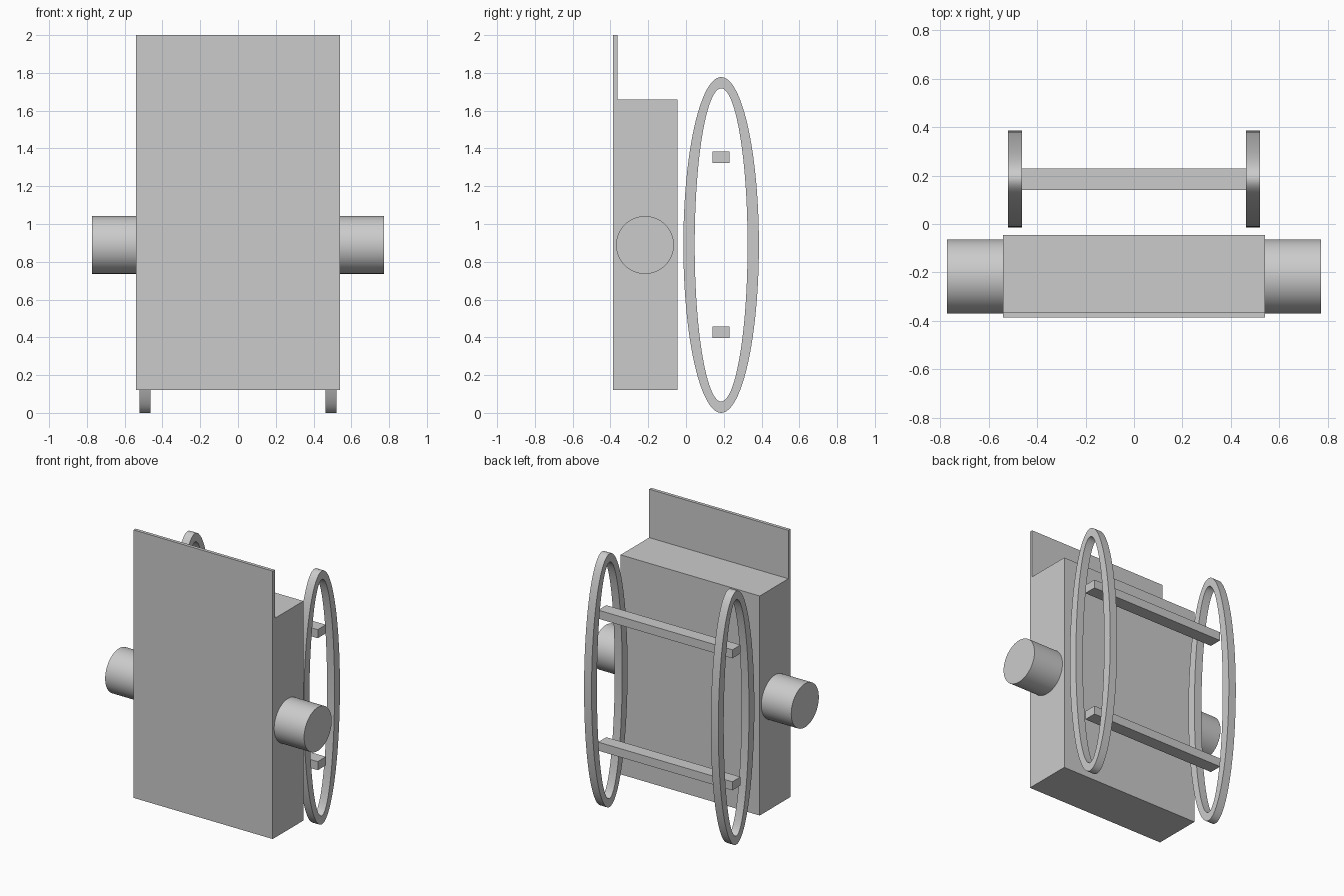
import bpy, bmesh, math
from mathutils import Matrix

if "Cube" in bpy.data.objects:
    bpy.data.objects.remove(bpy.data.objects["Cube"], do_unlink=True)

GREY = (0.6, 0.6, 0.6, 1.0)
grey = bpy.data.materials.new("plain_grey")
grey.use_nodes = True
grey.diffuse_color = GREY
grey.node_tree.nodes["Principled BSDF"].inputs["Base Color"].default_value = GREY

MID_Z = 0.889      # height of the wheel and hub centres
SIDE = 0.54        # half width of the body


def finish(name, bm, smooth=False):
    """Turn a bmesh into a named, coloured object."""
    bmesh.ops.recalc_face_normals(bm, faces=bm.faces)
    mesh = bpy.data.meshes.new(name)
    bm.to_mesh(mesh)
    bm.free()
    mesh.materials.append(grey)
    obj = bpy.data.objects.new(name, mesh)
    bpy.context.collection.objects.link(obj)
    if smooth:
        bpy.ops.object.select_all(action="DESELECT")
        obj.select_set(True)
        bpy.context.view_layer.objects.active = obj
        bpy.ops.object.shade_smooth_by_angle(angle=math.radians(30))
    return obj


def extrude_profile(name, profile, x0, x1):
    """Extrude a (y, z) outline along x."""
    bm = bmesh.new()
    face = bm.faces.new([bm.verts.new((x0, y, z)) for y, z in profile])
    grown = bmesh.ops.extrude_face_region(bm, geom=[face])["geom"]
    moved = [g for g in grown if isinstance(g, bmesh.types.BMVert)]
    bmesh.ops.translate(bm, verts=moved, vec=(x1 - x0, 0, 0))
    return finish(name, bm)


def hub(name, x0, x1, y, radius):
    """Round stub lying along x."""
    bm = bmesh.new()
    place = Matrix.Translation(((x0 + x1) / 2, y, MID_Z)) @ Matrix.Rotation(math.pi / 2, 4, "Y")
    bmesh.ops.create_cone(bm, cap_ends=True, segments=64, radius1=radius,
                          radius2=radius, depth=abs(x1 - x0), matrix=place)
    return finish(name, bm, smooth=True)


def oval_ring(name, x0, x1, y, ry, rz, wall, segments=96):
    """Flat-sided oval hoop facing x, with a rectangular section."""
    bm = bmesh.new()
    section = [(x0, 0), (x1, 0), (x1, wall), (x0, wall)]
    loops = []
    for i in range(segments):
        a = 2 * math.pi * i / segments
        loops.append([bm.verts.new((x, y + (ry - inset) * math.cos(a),
                                    MID_Z + (rz - inset) * math.sin(a)))
                      for x, inset in section])
    for i, here in enumerate(loops):
        there = loops[(i + 1) % segments]
        for j in range(4):
            k = (j + 1) % 4
            bm.faces.new((here[j], here[k], there[k], there[j]))
    return finish(name, bm, smooth=True)


# Body block with the thin front panel rising above it
extrude_profile("body_with_front_panel",
                [(-0.386, 0.12), (-0.046, 0.12), (-0.046, 1.66),
                 (-0.363, 1.66), (-0.363, 2.0), (-0.386, 2.0)], -SIDE, SIDE)

# Hubs and oval hoops on both sides
for side, s in (("left", 1), ("right", -1)):
    hub(side + "_hub", s * SIDE, s * 0.772, -0.217, 0.153)
    oval_ring(side + "_oval_hoop", s * 0.463, s * 0.521, 0.186, 0.2, MID_Z, 0.06)

# Cross bars between the hoops
for label, z in (("lower", 0.427), ("upper", 1.353)):
    extrude_profile(label + "_cross_bar",
                    [(0.14, z - 0.03), (0.23, z - 0.03),
                     (0.23, z + 0.03), (0.14, z + 0.03)], -0.521, 0.521)
